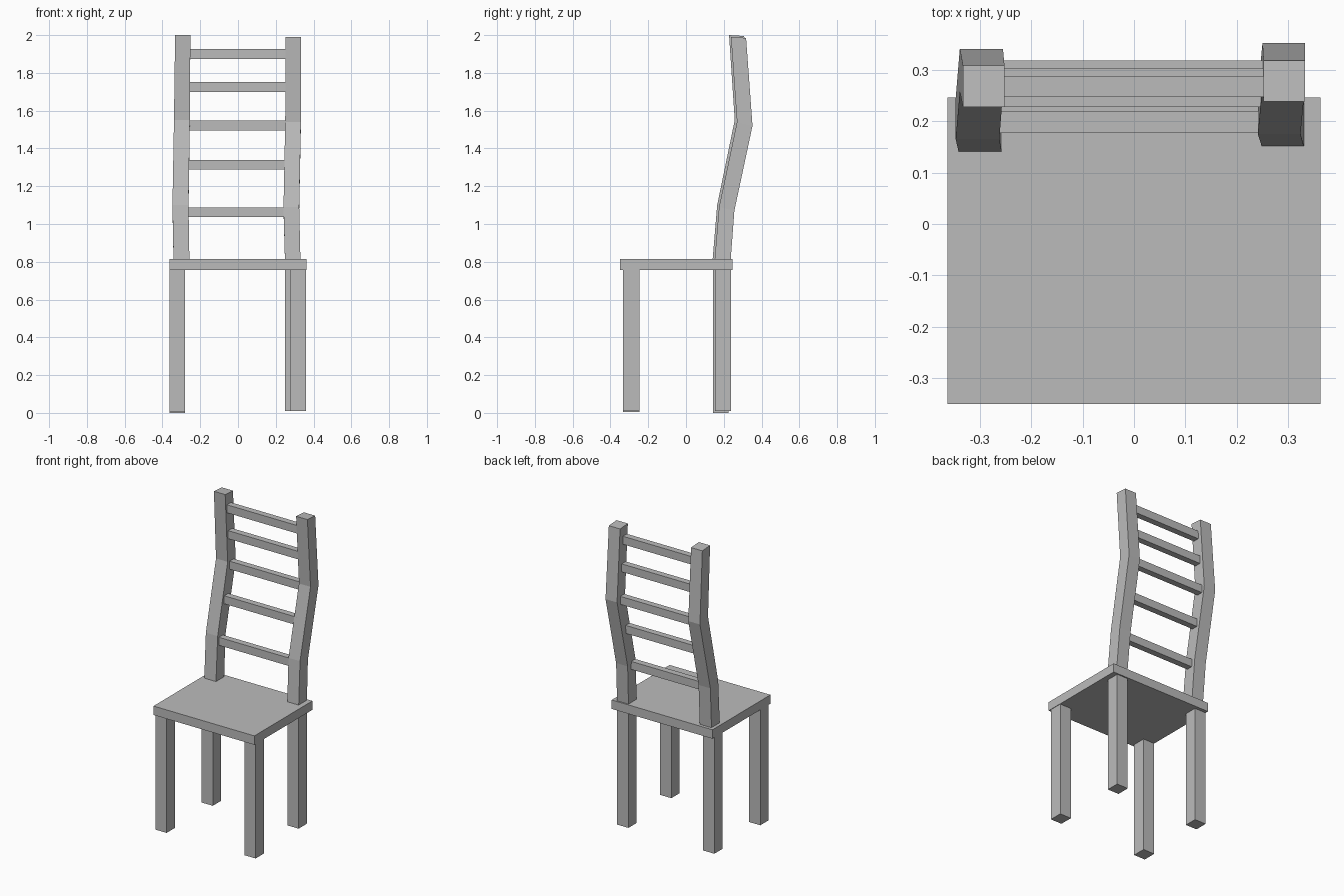
import bpy
import bmesh

cube = bpy.data.objects.get("Cube")
if cube:
    bpy.data.objects.remove(cube, do_unlink=True)

GREY = (0.5, 0.5, 0.5, 1.0)
mat = bpy.data.materials.new("plain grey")
mat.use_nodes = True
mat.diffuse_color = GREY
mat.node_tree.nodes["Principled BSDF"].inputs["Base Color"].default_value = GREY


def loft(name, rings):
    """Closed four-sided bar through rings (x0, x1, y0, y1, z_front, z_back)."""
    bm = bmesh.new()
    loops = []
    for x0, x1, y0, y1, zf, zb in rings:
        corners = ((x0, y0, zf), (x1, y0, zf), (x1, y1, zb), (x0, y1, zb))
        loops.append([bm.verts.new(c) for c in corners])
    for a, b in zip(loops, loops[1:]):
        for i in range(4):
            j = (i + 1) % 4
            bm.faces.new((a[i], a[j], b[j], b[i]))
    bm.faces.new(loops[0][::-1])
    bm.faces.new(loops[-1])
    bmesh.ops.recalc_face_normals(bm, faces=bm.faces)
    mesh = bpy.data.meshes.new(name)
    bm.to_mesh(mesh)
    bm.free()
    mesh.materials.append(mat)
    obj = bpy.data.objects.new(name, mesh)
    bpy.context.collection.objects.link(obj)
    return obj


def box(name, x0, x1, y0, y1, z0, z1):
    return loft(name, [(x0, x1, y0, y1, z, z) for z in (z0, z1)])


# Seat board
box("seat", -0.363, 0.363, -0.35, 0.246, 0.757, 0.815)

# Four straight legs, slightly uneven
box("front_leg_right", -0.362, -0.281, -0.333, -0.247, 0.005, 0.77)
box("front_leg_left", 0.279, 0.36, -0.333, -0.247, 0.01, 0.77)
box("back_leg_right", -0.362, -0.281, 0.142, 0.225, 0.0, 0.77)
box("back_leg_left", 0.248, 0.329, 0.153, 0.238, 0.01, 0.77)

# Bent back posts rising from the seat
loft("back_post_right", [
    (-0.341, -0.257, 0.139, 0.224, 0.79, 0.79),
    (-0.347, -0.262, 0.165, 0.245, 1.1, 1.08),
    (-0.339, -0.255, 0.258, 0.341, 1.55, 1.53),
    (-0.333, -0.252, 0.228, 0.308, 2.0, 1.995),
])
loft("back_post_left", [
    (0.249, 0.331, 0.15, 0.235, 0.79, 0.79),
    (0.241, 0.324, 0.175, 0.256, 1.09, 1.07),
    (0.25, 0.333, 0.27, 0.352, 1.54, 1.52),
    (0.252, 0.333, 0.238, 0.318, 1.99, 1.985),
])

# Rungs between the posts, following their bend (y centre, z centre)
RUNGS = [(0.198, 1.062), (0.248, 1.314), (0.298, 1.521),
         (0.282, 1.726), (0.268, 1.9)]
for n, (y, z) in enumerate(RUNGS, 1):
    box(f"back_rung_{n}", -0.27, 0.265, y - 0.0205, y + 0.0205,
        z - 0.026, z + 0.026)
